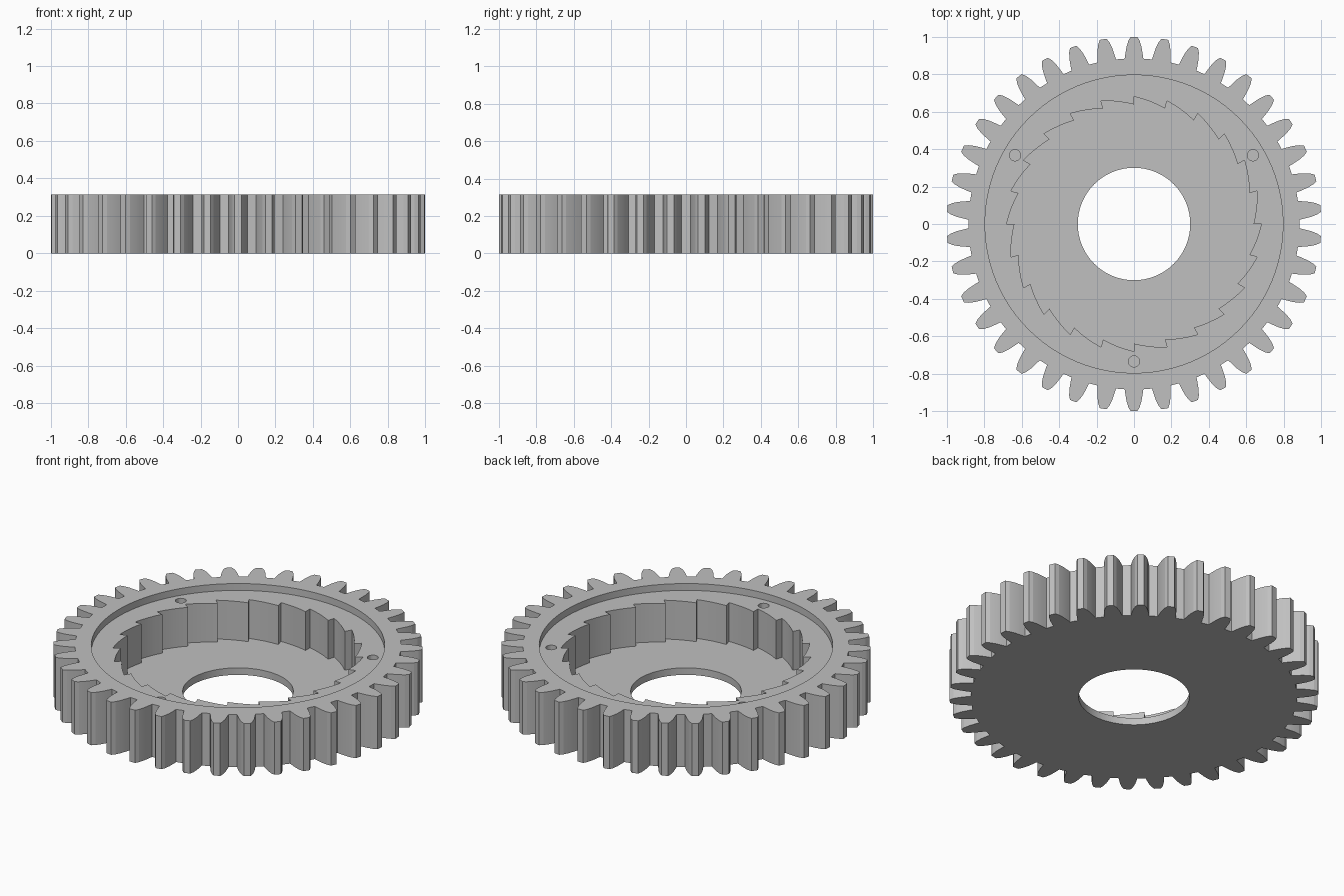
import bpy
import bmesh
from math import cos, sin, pi, tau, radians

if "Cube" in bpy.data.objects:
    bpy.data.objects.remove(bpy.data.objects["Cube"])

TOP, LEDGE, FLOOR, PIN_FLOOR = 0.315, 0.274, 0.042, 0.16
TEETH, NOTCHES = 38, 24


def circle(radius, count, cx=0, cy=0):
    return [(cx + radius * cos(tau * i / count), cy + radius * sin(tau * i / count))
            for i in range(count)]


def gear_outline():
    # Half width and radial position along one flank, root to tip
    flank = [(0.050, 0.882), (0.046, 0.91), (0.040, 0.945), (0.030, 0.978), (0.018, 0.999)]
    tooth = flank + [(-w, r) for w, r in reversed(flank)]
    points = []
    for i in range(TEETH):
        a = pi / 2 + tau * i / TEETH
        points += [(r * cos(a) + w * sin(a), r * sin(a) - w * cos(a)) for w, r in tooth]
    return points


def ratchet_outline(low=0.638, high=0.68, steps=4):
    # Each notch ramps outward, then steps straight back in
    points = []
    for i in range(NOTCHES):
        for k in range(steps + 1):
            a = tau * (i + k / steps) / NOTCHES
            r = low + (high - low) * k / steps
            points.append((r * cos(a), r * sin(a)))
    return points


bm = bmesh.new()


def ring(points, z):
    verts = [bm.verts.new((x, y, z)) for x, y in points]
    for i, v in enumerate(verts):
        bm.edges.new((v, verts[(i + 1) % len(verts)]))
    return verts


def wall(points, z0, z1):
    low, high = ring(points, z0), ring(points, z1)
    n = len(points)
    for i in range(n):
        j = (i + 1) % n
        bm.faces.new((low[i], low[j], high[j], high[i]))
    return low, high


def cap(*rings):
    edges = [bm.edges.get((r[i - 1], r[i])) for r in rings for i in range(len(r))]
    bmesh.ops.triangle_fill(bm, use_beauty=True, use_dissolve=False, edges=edges)


# Walls: toothed rim, shallow recess, ratchet pocket, bore and pin holes
rim_low, rim_high = wall(gear_outline(), 0, TOP)
recess_low, recess_high = wall(circle(0.795, 96), LEDGE, TOP)
pocket_low, pocket_high = wall(ratchet_outline(), FLOOR, LEDGE)
bore_low, bore_high = wall(circle(0.3, 72), 0, FLOOR)
pins = [wall(circle(0.03, 20, 0.733 * cos(radians(a)), 0.733 * sin(radians(a))),
             PIN_FLOOR, LEDGE) for a in (30, 150, 270)]

# Flat faces joining the walls
cap(rim_high, recess_high)
cap(recess_low, pocket_high, *[high for low, high in pins])
cap(pocket_low, bore_high)
cap(rim_low, bore_low)
for low, high in pins:
    cap(low)

bmesh.ops.recalc_face_normals(bm, faces=bm.faces[:])
mesh = bpy.data.meshes.new("ratchet_gear")
bm.to_mesh(mesh)
bm.free()

gear = bpy.data.objects.new("ratchet_gear", mesh)
bpy.context.collection.objects.link(gear)

# Single grey material
grey = bpy.data.materials.new("plain grey")
grey.use_nodes = True
colour = (0.53, 0.53, 0.53, 1)
grey.diffuse_color = colour
grey.node_tree.nodes["Principled BSDF"].inputs["Base Color"].default_value = colour
mesh.materials.append(grey)

bpy.ops.object.select_all(action="DESELECT")
gear.select_set(True)
bpy.context.view_layer.objects.active = gear
bpy.ops.object.shade_smooth_by_angle(angle=radians(12))
